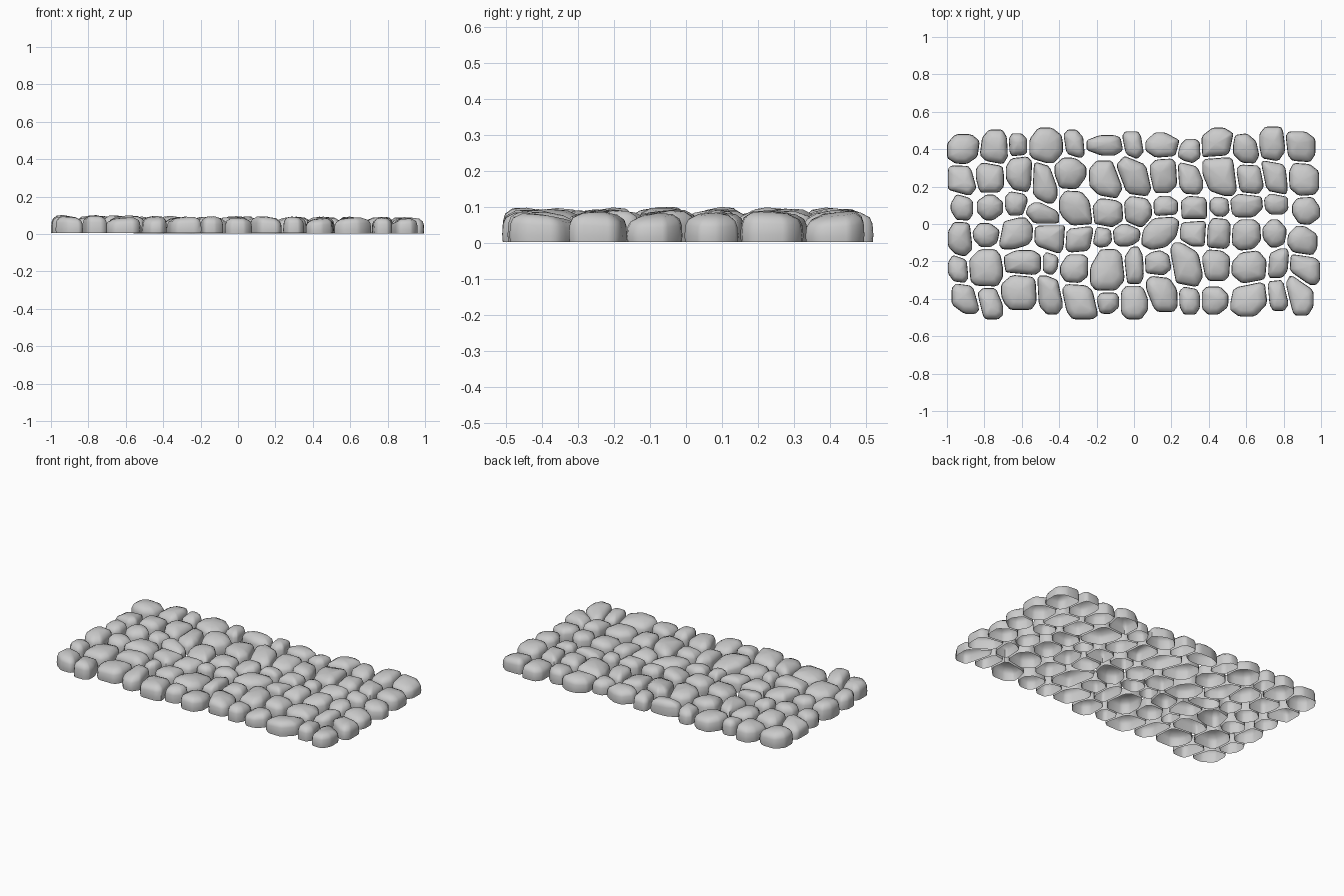
import bpy, bmesh, math, random
from mathutils import Vector, Matrix

random.seed(4)
if "Cube" in bpy.data.objects:
    bpy.data.objects.remove(bpy.data.objects["Cube"])

stone_grey = bpy.data.materials.new("stone_grey")
stone_grey.use_nodes = True
colour = (0.6, 0.6, 0.6, 1)
stone_grey.diffuse_color = colour
stone_grey.node_tree.nodes["Principled BSDF"].inputs["Base Color"].default_value = colour

GAP = 0.005      # half the joint between two stones
LEFT, RIGHT = -1, 1   # lean of a stone's top

# Stones of each row in hundredths: centre x, centre y, width, depth, optional lean
back_row = [
    (-91, 40, 18, 16, RIGHT), (-75, 41, 15, 19), (-62, 42, 10, 13), (-47, 42, 18, 19),
    (-32, 43, 11, 15, LEFT), (-15, 42, 21, 11), (-1, 42, 12, 15, LEFT), (15, 42, 18, 14),
    (30, 39, 13, 13), (44, 43, 18, 17, RIGHT), (60, 40, 14, 17, LEFT),
    (74, 42, 14, 20), (89, 41, 16, 17, LEFT)]
second_row = [
    (-92, 23, 15, 17, LEFT), (-77, 25, 15, 17), (-61, 27, 15, 20), (-48, 22, 14, 22, LEFT),
    (-34, 27, 17, 17), (-15, 24, 18, 20, LEFT), (0, 25, 18, 22, LEFT), (16, 26, 15, 19),
    (30, 24, 14, 18, LEFT), (46, 26, 19, 22, LEFT), (62, 24, 15, 17),
    (75, 25, 14, 21, LEFT), (91, 24, 16, 18)]
third_row = [
    (-92, 9, 12, 14), (-77, 9, 14, 14), (-63, 11, 12, 13), (-49, 4, 18, 15, LEFT),
    (-31, 8, 18, 20, LEFT), (-14, 6, 17, 15), (2, 7, 15, 17), (17, 9, 13, 12),
    (32, 8, 14, 15), (46, 9, 11, 11), (60, 10, 18, 13), (76, 11, 13, 12), (92, 7, 15, 15)]
fourth_row = [
    (-93, -8, 13, 18), (-79, -6, 15, 13), (-63, -5, 19, 17, RIGHT), (-45, -6, 17, 20, LEFT),
    (-29, -8, 17, 16, RIGHT), (-17, -7, 11, 11), (-4, -6, 15, 12), (14, -4, 20, 20, RIGHT),
    (32, -4, 15, 16), (45, -5, 14, 17), (60, -6, 16, 17), (75, -5, 13, 15), (90, -9, 16, 16)]
fifth_row = [
    (-94, -24, 11, 15, LEFT), (-79, -24, 18, 21), (-59, -21, 21, 14), (-45, -21, 9, 12),
    (-32, -24, 15, 17), (-14, -25, 19, 23), (0, -22, 11, 20), (13, -21, 15, 14),
    (28, -22, 18, 24, LEFT), (44, -22, 15, 17), (62, -23, 20, 18), (77, -22, 13, 18, RIGHT),
    (91, -24, 17, 17, LEFT)]
front_row = [
    (-90, -40, 15, 16, LEFT), (-77, -42, 14, 18, LEFT), (-61, -36, 20, 20),
    (-45, -38, 15, 21, LEFT), (-29, -41, 20, 20, LEFT), (-14, -42, 13, 12), (0, -42, 15, 18),
    (15, -37, 17, 20, LEFT), (30, -41, 12, 15), (43, -41, 15, 15), (62, -40, 21, 19, RIGHT),
    (77, -37, 13, 19, LEFT), (88, -38, 16, 22, LEFT)]


class Stone:
    """Footprint of one stone: centre, half size, lean and the matching ellipse."""
    def __init__(self, name, x, y, width, depth, lean=0):
        self.name, self.lean = name, lean
        self.centre = Vector((x, y)) / 100
        self.half = Vector((width, depth)) / 200
        a, b = self.half
        skew = 0.4 * lean * a * b
        self.spread = Matrix(((a * a, skew), (skew, b * b)))

    def reach(self, n):
        return math.sqrt(n.dot(self.spread @ n))


def clip(poly, n, limit):
    """Keep the part of a polygon where n.p <= limit."""
    out = []
    for p, q in zip(poly, poly[1:] + poly[:1]):
        dp, dq = n.dot(p) - limit, n.dot(q) - limit
        if dp <= 0:
            out.append(p)
        if dp * dq < 0:
            out.append(p.lerp(q, dp / (dp - dq)))
    return out


def outline(stone, stones):
    """Box with uneven cut corners, trimmed against its neighbours, then rounded."""
    a, b = stone.half
    signs = [(-1, -1), (1, -1), (1, 1), (-1, 1)]
    poly = [Vector((sx * a, sy * b)) for sx, sy in signs]
    for sx, sy in signs:
        cut = random.uniform(1.32, 1.62) + 0.14 * stone.lean * sx * sy
        slant = random.uniform(0.8, 1.2)
        n = Vector((sx * slant / a, sy * (2 - slant) / b))
        poly = clip(poly, n, cut)
    for other in stones:
        d = other.centre - stone.centre
        if other is stone or d.length > 0.4:
            continue
        n = ((stone.spread + other.spread).inverted() @ d).normalized()
        mine, theirs = stone.reach(n), other.reach(n)
        poly = clip(poly, n, n.dot(d) * mine / (mine + theirs) - GAP)
    # Merge tiny edges, then cut every corner once
    poly = [p for p, q in zip(poly, poly[1:] + poly[:1]) if (p - q).length > 0.012]
    return [p.lerp(q, t) for p, q in zip(poly, poly[1:] + poly[:1]) for t in (0.14, 0.86)]


def build_stone(stone, stones):
    """Steep-sided cobble, open below, with sloped shoulders and a tilted crown."""
    base = outline(stone, stones)
    middle = sum(base, Vector((0, 0))) / len(base)
    height = random.uniform(0.084, 0.096) - 0.006 * stone.centre.x
    tilt = Vector((random.uniform(-0.12, 0.12), random.uniform(-0.12, 0.12)))
    shift = Vector((random.uniform(-0.2, 0.2) * stone.half.x,
                    random.uniform(-0.2, 0.2) * stone.half.y))
    bm = bmesh.new()
    rings = []
    for scale, level in ((0.98, 0.04), (1, 0.25), (0.97, 0.58), (0.88, 0.77), (0.58, 0.93)):
        ring = []
        for p in base:
            q = (p - middle) * scale
            z = height * level + tilt.dot(q) * max(level - 0.04, 0)
            q += middle + stone.centre + shift * (1 - scale) * level
            ring.append(bm.verts.new((q.x, q.y, z)))
        rings.append(ring)
    count = len(base)
    for low, high in zip(rings, rings[1:]):
        for i in range(count):
            j = (i + 1) % count
            bm.faces.new((low[i], low[j], high[j], high[i]))
    top = middle + stone.centre + shift
    crown = bm.verts.new((top.x, top.y, height))
    for i in range(count):
        bm.faces.new((rings[-1][i], rings[-1][(i + 1) % count], crown))
    mesh = bpy.data.meshes.new(stone.name)
    bm.to_mesh(mesh)
    bm.free()
    mesh.materials.append(stone_grey)
    obj = bpy.data.objects.new(stone.name, mesh)
    bpy.context.collection.objects.link(obj)
    return obj


# Lay all the rows
rows = {"back": back_row, "second": second_row, "third": third_row,
        "fourth": fourth_row, "fifth": fifth_row, "front": front_row}
stones = [Stone(f"{row}_row_stone_{i + 1}", *spec)
          for row, specs in rows.items() for i, spec in enumerate(specs)]
bpy.ops.object.select_all(action='DESELECT')
for stone in stones:
    obj = build_stone(stone, stones)
    obj.select_set(True)
    bpy.context.view_layer.objects.active = obj
bpy.ops.object.shade_smooth_by_angle(angle=math.radians(50))
